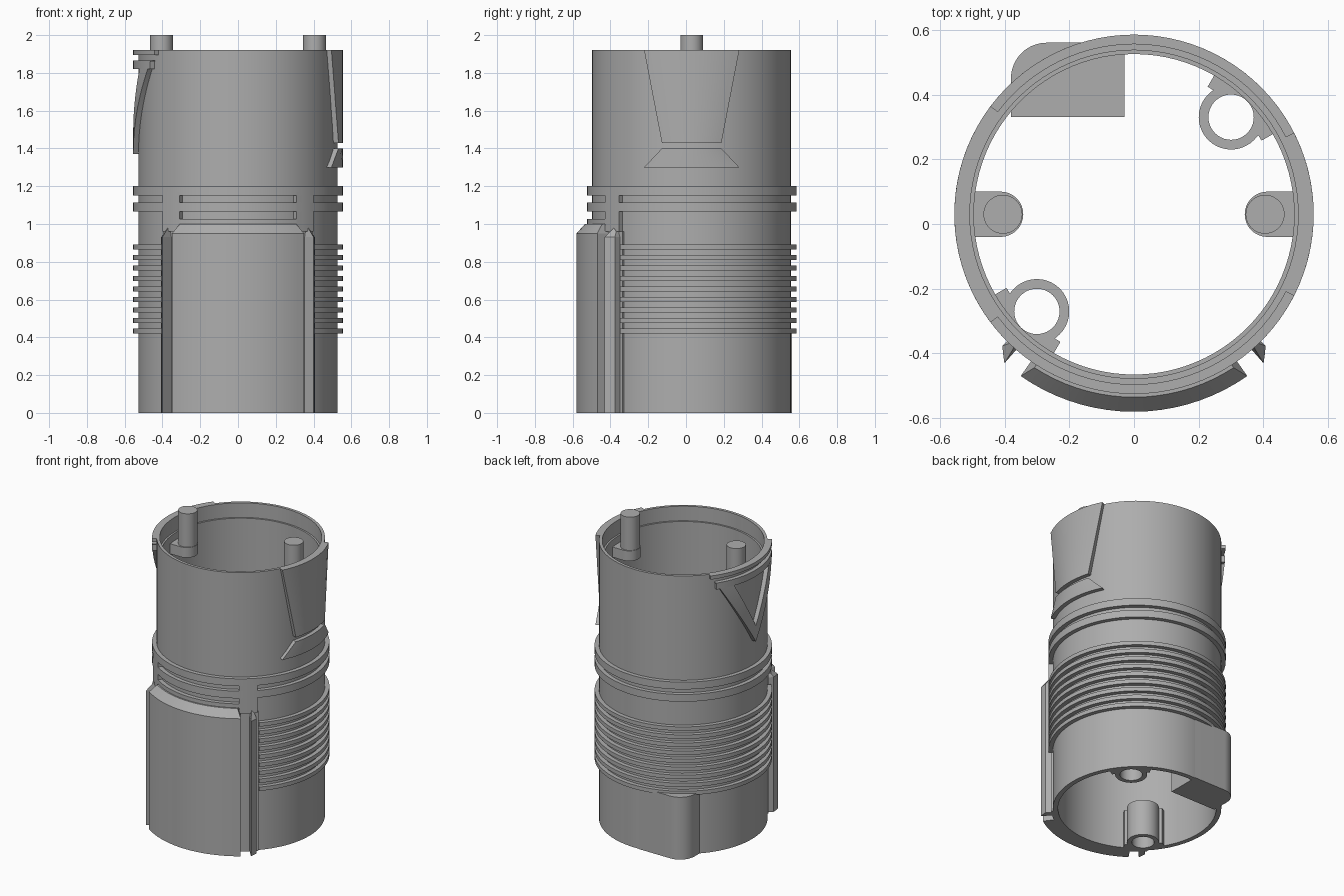
import bpy, bmesh
from math import sin, cos, pi, radians

if "Cube" in bpy.data.objects:
    bpy.data.objects.remove(bpy.data.objects["Cube"])

CY = 0.03                       # tube axis
R_IN, R_WALL, R_RIB = 0.495, 0.527, 0.555

grey = bpy.data.materials.new("plain_grey")
grey.use_nodes = True
COLOUR = (0.42, 0.42, 0.42, 1)
grey.diffuse_color = COLOUR
grey.node_tree.nodes["Principled BSDF"].inputs["Base Color"].default_value = COLOUR


def finish(name, bm):
    bmesh.ops.recalc_face_normals(bm, faces=bm.faces)
    mesh = bpy.data.meshes.new(name)
    bm.to_mesh(mesh)
    bm.free()
    mesh.materials.append(grey)
    mesh.shade_smooth()
    mesh.set_sharp_from_angle(angle=radians(30))
    obj = bpy.data.objects.new(name, mesh)
    bpy.context.collection.objects.link(obj)
    return obj


def lathe(name, profile, x=0, y=CY, steps=96):
    """Closed (radius, z) profile turned around a vertical axis."""
    bm = bmesh.new()
    loops = []
    for i in range(steps):
        a = 2 * pi * i / steps
        loops.append([bm.verts.new((x + r * cos(a), y + r * sin(a), z)) for r, z in profile])
    n = len(profile)
    for i in range(steps):
        p, q = loops[i], loops[(i + 1) % steps]
        for j in range(n):
            k = (j + 1) % n
            bm.faces.new((p[j], q[j], q[k], p[k]))
    return finish(name, bm)


def ring(name, r0, r1, z0, z1, **kw):
    return lathe(name, [(r0, z0), (r1, z0), (r1, z1), (r0, z1)], **kw)


def slab(name, low, high, r0=0.515):
    """Curved plate on the wall; low and high are edges of two (degrees, z, outer radius) ends."""
    span = max(abs(low[1][0] - low[0][0]), abs(high[1][0] - high[0][0]))
    n = max(2, int(span / 3.75))
    bm = bmesh.new()
    rows = []
    for i in range(n + 1):
        t = i / n
        row = []
        for edge, inner in ((low, True), (low, False), (high, False), (high, True)):
            a, z, r = [u + (v - u) * t for u, v in zip(*edge)]
            r = r0 if inner else r
            row.append(bm.verts.new((r * cos(radians(a)), CY + r * sin(radians(a)), z)))
        rows.append(row)
    for p, q in zip(rows, rows[1:]):
        for j in range(4):
            k = (j + 1) % 4
            bm.faces.new((p[j], q[j], q[k], p[k]))
    bm.faces.new(rows[0])
    bm.faces.new(rows[-1])
    return finish(name, bm)


def band(name, a0, a1, z0, z1, r=R_RIB, r0=0.515):
    return slab(name, [(a0, z0, r), (a1, z0, r)], [(a0, z1, r), (a1, z1, r)], r0)


def arc(cx, cy, r, a0, a1, n=16):
    return [(cx + r * cos(radians(a0 + (a1 - a0) * i / n)),
             cy + r * sin(radians(a0 + (a1 - a0) * i / n))) for i in range(n + 1)]


def prism(name, outline, z0, z1):
    bm = bmesh.new()
    face = bm.faces.new([bm.verts.new((x, y, z0)) for x, y in outline])
    new = bmesh.ops.extrude_face_region(bm, geom=[face])["geom"]
    verts = [v for v in new if isinstance(v, bmesh.types.BMVert)]
    bmesh.ops.translate(bm, verts=verts, vec=(0, 0, z1 - z0))
    return finish(name, bm)


# Main tube with a shallow step inside the rim
lathe("tube_wall", [(R_IN, 0), (R_WALL, 0), (R_WALL, 1.92), (0.507, 1.92), (0.507, 1.82), (R_IN, 1.82)])

# Two large collars, and a short one over the front panel
ring("upper_collar", 0.515, R_RIB, 1.15, 1.2)
ring("lower_collar", 0.515, R_RIB, 1.065, 1.115)
band("front_collar", -124, -56, 1.0, 1.027)

# Grip ribs wrapping the sides and back
for i in range(9):
    z = 0.42 + i * 0.0555
    band(f"grip_rib_{i + 1}", -43, 223, z, z + 0.027)

# Front panel with a sloped top edge
slab("front_panel", [(-125, 0, 0.61), (-55, 0, 0.61)], [(-125, 0.95, 0.61), (-55, 0.95, 0.61)])
slab("front_panel_top", [(-125, 0.95, 0.61), (-55, 0.95, 0.61)], [(-123, 1.0, 0.565), (-57, 1.0, 0.565)])

# Rails and collar bridges on both sides of the panel
for side, s in (("left", 1), ("right", -1)):
    def at(a):
        return -90 + s * a
    slab(f"{side}_rail", [(at(41), 0, 0.61), (at(45), 0, 0.575)], [(at(41), 0.93, 0.61), (at(45), 0.93, 0.575)])
    slab(f"{side}_rail_tip", [(at(41), 0.93, 0.61), (at(45), 0.93, 0.575)],
         [(at(42), 0.98, 0.555), (at(44), 0.96, 0.555)])
    band(f"{side}_rail_base", at(34), at(47), 0, 0.96, 0.538)
    band(f"{side}_collar_bridge", at(34), at(46), 0.96, 1.17)

# Raised tapered plates on the left side
slab("left_plate", [(-16.5, 1.43, R_RIB), (16.5, 1.43, R_RIB)], [(-27, 1.92, R_RIB), (27, 1.92, R_RIB)])
slab("left_foot_plate", [(-27, 1.3, R_RIB), (27, 1.3, R_RIB)], [(-16.5, 1.4, R_RIB), (16.5, 1.4, R_RIB)])

# Open triangular frame on the right side
band("triangle_rim", 143, 217, 1.895, 1.92)
band("triangle_top_bar", 147, 213, 1.82, 1.865)
for side, s in (("back", -1), ("front", 1)):
    slab(f"triangle_{side}_arm", [(180, 1.37, R_RIB), (180 + s * 33.5, 1.865, R_RIB)],
         [(180, 1.48, R_RIB), (180 + s * 22.5, 1.865, R_RIB)])

# Pins on rounded brackets inside the rim, and screw bosses at the base
for side, s in (("left", 1), ("right", -1)):
    outline = arc(s * 0.412, CY, 0.07, 90, 90 + s * 180) + [(s * 0.505, CY - 0.07), (s * 0.505, CY + 0.07)]
    prism(f"{side}_pin_bracket", outline, 1.7, 1.77)
    prism(f"{side}_pin", arc(s * 0.405, CY, 0.06, 0, 352.5, 47), 1.72, 2.0)
    ring(f"{side}_screw_boss", 0.07, 0.1, 0, 0.25, x=s * 0.3, y=CY + s * 0.3, steps=40)
    for k in (-1, 1):
        mid = 45 if s > 0 else 225
        band(f"{side}_boss_fillet", mid + k * 8.6, mid + k * 15, 0, 0.25, 0.505, 0.455)

# Block through the back wall with one rounded corner
prism("back_block", [(-0.38, 0.33), (-0.03, 0.33), (-0.03, 0.56)] + arc(-0.27, 0.45, 0.11, 90, 180), 0, 0.43)
